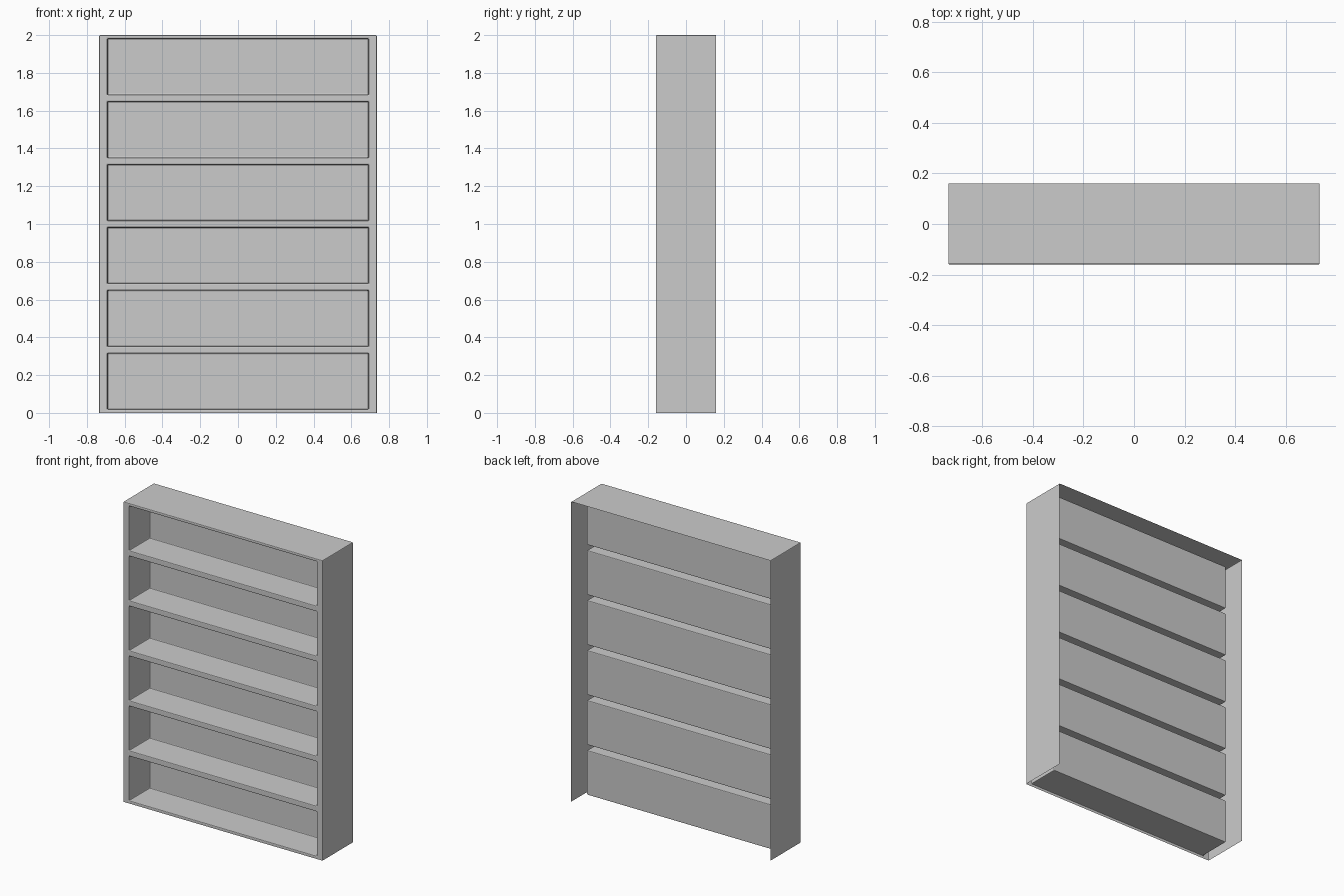
import bpy, bmesh
from mathutils import Vector

if "Cube" in bpy.data.objects:
    bpy.data.objects.remove(bpy.data.objects["Cube"])

W, D, H = 0.735, 0.16, 2.0      # half width, half depth, height
IW, BACK = 0.691, 0.057         # half width of bays, y of their back panels
N, MARGIN = 6, 0.0185           # number of bays, rail half thickness
PITCH = H / N

bm = bmesh.new()


def quad(points, facing):
    """Add one panel whose normal points towards 'facing'."""
    face = bm.faces.new([bm.verts.new(p) for p in points])
    face.normal_update()
    if face.normal.dot(Vector(facing)) < 0:
        face.normal_flip()


def panel_y(x0, x1, z0, z1, y):
    quad([(x0, y, z0), (x1, y, z0), (x1, y, z1), (x0, y, z1)], (0, -1, 0))


def panel_x(x, y0, y1, z0, z1, side):
    quad([(x, y0, z0), (x, y1, z0), (x, y1, z1), (x, y0, z1)], (side, 0, 0))


def panel_z(x0, x1, y0, y1, z, side):
    quad([(x0, y0, z), (x1, y0, z), (x1, y1, z), (x0, y1, z)], (0, 0, side))


# Front frame: a grid with the bay openings left out
zs = [0.0]
for i in range(N):
    zs += [i * PITCH + MARGIN, (i + 1) * PITCH - MARGIN]
zs.append(H)
for k, (z0, z1) in enumerate(zip(zs, zs[1:])):
    panel_y(-W, -IW, z0, z1, -D)
    panel_y(IW, W, z0, z1, -D)
    if k % 2 == 0:
        panel_y(-IW, IW, z0, z1, -D)
    else:
        # Recessed bay: back, two ends, floor and ceiling
        panel_y(-IW, IW, z0, z1, BACK)
        for s in (-1, 1):
            panel_x(s * IW, -D, BACK, z0, z1, -s)
        panel_z(-IW, IW, -D, BACK, z0, 1)
        panel_z(-IW, IW, -D, BACK, z1, -1)
    # Outer sides, split at the same heights so the mesh welds
    for s in (-1, 1):
        panel_x(s * W, -D, D, z0, z1, s)

# Top, split to match the frame (back and underside stay open)
for x0, x1 in ((-W, -IW), (-IW, IW), (IW, W)):
    panel_z(x0, x1, -D, D, H, 1)

bmesh.ops.remove_doubles(bm, verts=bm.verts, dist=1e-5)
# Merge the flat pieces so only real edges remain
bmesh.ops.dissolve_limit(bm, angle_limit=0.01, verts=bm.verts, edges=bm.edges)

mesh = bpy.data.meshes.new("bookcase_shell")
bm.to_mesh(mesh)
bm.free()
shell = bpy.data.objects.new("bookcase_shell", mesh)
bpy.context.collection.objects.link(shell)

# Softened edges
bevel = shell.modifiers.new("edge_bevel", 'BEVEL')
bevel.width = 0.005
bevel.segments = 2
bevel.limit_method = 'ANGLE'
